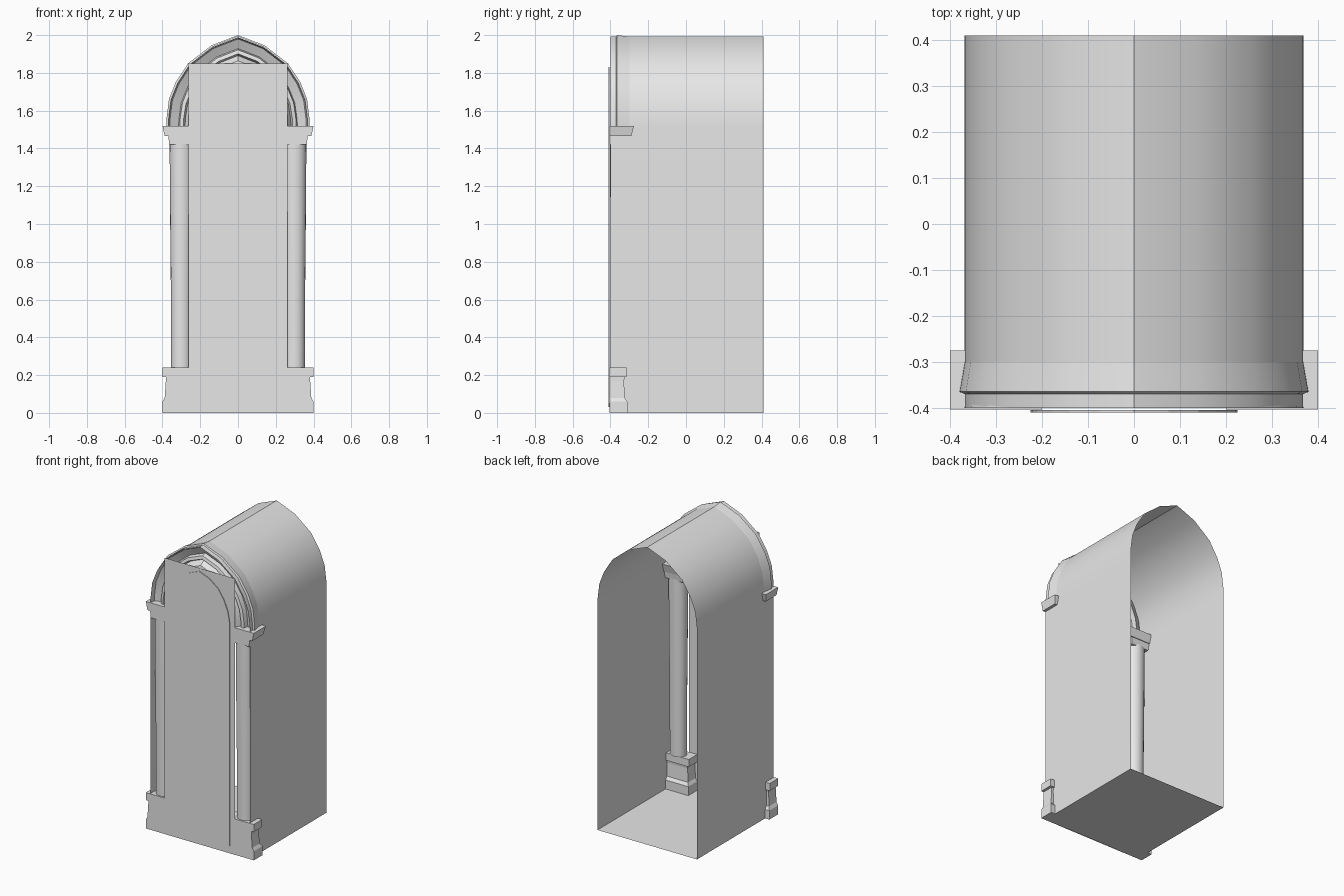
import bpy, bmesh, math
from mathutils import Matrix

if "Cube" in bpy.data.objects:
    bpy.data.objects.remove(bpy.data.objects["Cube"], do_unlink=True)

stone = bpy.data.materials.new("grey stone")
stone.use_nodes = True
GREY = (0.8, 0.8, 0.8, 1)
stone.diffuse_color = GREY
stone.node_tree.nodes["Principled BSDF"].inputs["Base Color"].default_value = GREY


def finish(name, bm, smooth=None):
    mesh = bpy.data.meshes.new(name)
    bm.to_mesh(mesh)
    bm.free()
    mesh.materials.append(stone)
    ob = bpy.data.objects.new(name, mesh)
    bpy.context.collection.objects.link(ob)
    if smooth:
        bpy.ops.object.select_all(action='DESELECT')
        ob.select_set(True)
        bpy.context.view_layer.objects.active = ob
        bpy.ops.object.shade_smooth_by_angle(angle=math.radians(smooth))
    return ob


def loft(name, rings, closed=False, caps=False, smooth=None, outward=False):
    """Skin consecutive rings of points with quads."""
    bm = bmesh.new()
    loops = [[bm.verts.new(p) for p in ring] for ring in rings]
    for a, b in zip(loops, loops[1:]):
        n = len(a)
        for i in range(n if closed else n - 1):
            j = (i + 1) % n
            bm.faces.new((a[i], a[j], b[j], b[i]))
    if caps:
        bm.faces.new(loops[0])
        bm.faces.new(loops[-1])
    if outward:
        bmesh.ops.recalc_face_normals(bm, faces=bm.faces)
    return finish(name, bm, smooth)


def full_arch(half):
    """Mirror a right-hand half profile that ends at the apex."""
    return half + [(-x, z) for x, z in reversed(half[:-1])]


SPRING = 1.5
outer = full_arch([(0.38, SPRING), (0.379, 1.55), (0.366, 1.66), (0.33, 1.75),
                   (0.265, 1.85), (0.14, 1.946), (0, 2.0)])
inner = full_arch([(0.225, SPRING), (0.222, 1.56), (0.21, 1.62), (0.18, 1.69),
                   (0.14, 1.75), (0.075, 1.8), (0, 1.83)])
shell = [(x * 0.97, z - 0.008 * (z > 1.6)) for x, z in outer]


def at_depth(profile, y):
    return [(x, y, z) for x, z in profile]


def between(t, y):
    return [(a[0] + (b[0] - a[0]) * t, y, a[1] + (b[1] - a[1]) * t)
            for a, b in zip(outer, inner)]


# Vaulted tunnel body, open at the back
section = [(shell[0][0], 0)] + shell + [(shell[-1][0], 0)]
loft("vault_shell", [at_depth(section, -0.4), at_depth(section, 0.41)], smooth=40)

# Floor
w = shell[0][0]
loft("floor", [[(-w, -0.4, 0), (w, -0.4, 0)], [(-w, 0.41, 0), (w, 0.41, 0)]])

# Flared hood around the front of the vault
loft("arch_hood", [at_depth(shell, -0.37), at_depth(outer, -0.365),
                   at_depth(shell, -0.3)], smooth=25)

# Stepped arch moulding
steps = [(0.07, -0.4), (0.12, -0.37), (0.42, -0.345), (0.46, -0.375),
         (0.58, -0.38), (0.64, -0.355), (0.72, -0.375), (0.8, -0.395),
         (1, -0.4), (1, -0.33)]
loft("arch_moulding", [between(t, y) for t, y in steps], smooth=30)

# Door panel and shallow arched leaf
loft("door_panel", [[(-0.262, -0.405, 0), (0.262, -0.405, 0)],
                    [(-0.262, -0.405, 1.85), (0.262, -0.405, 1.85)]])
leaf = [(0.2, 0.03), (0.225, 0.05)] + inner + [(-0.225, 0.05), (-0.2, 0.03)]
bm = bmesh.new()
front = bm.faces.new([bm.verts.new((x, -0.41, z)) for x, z in leaf])
side = bmesh.ops.extrude_edge_only(bm, edges=list(front.edges))["geom"]
bmesh.ops.translate(bm, vec=(0, 0.005, 0),
                    verts=[v for v in side if isinstance(v, bmesh.types.BMVert)])
bmesh.ops.recalc_face_normals(bm, faces=bm.faces)
finish("door_leaf", bm)


def block(name, cx, levels, front_y=-0.404):
    """Stack of rectangles: height, half width, back depth."""
    rings = [[(cx - h, front_y, z), (cx + h, front_y, z),
              (cx + h, back, z), (cx - h, back, z)] for z, h, back in levels]
    loft(name, rings, closed=True, caps=True, outward=True)


for label, s in (("left", 1), ("right", -1)):
    cx = 0.3 * s
    # Plinth with a waisted neck and square top slab
    block(label + "_column_base", cx,
          [(0, 0.1, -0.31), (0.06, 0.1, -0.31), (0.08, 0.088, -0.325),
           (0.17, 0.082, -0.328), (0.19, 0.082, -0.325), (0.19, 0.1, -0.315),
           (0.24, 0.1, -0.315)])
    # Gently tapering shaft
    shaft = [(0.24, 0.054), (0.7, 0.056), (1.1, 0.06), (1.43, 0.062)]
    loft(label + "_column_shaft",
         [[(cx + r * math.cos(a), -0.348 + r * 0.88 * math.sin(a), z)
           for a in (math.tau * k / 20 for k in range(20))] for z, r in shaft],
         closed=True, smooth=40, outward=True)
    # Necking and flared cap slab
    block(label + "_column_capital", cx,
          [(1.42, 0.065, -0.3), (1.465, 0.068, -0.295), (1.465, 0.088, -0.29),
           (1.52, 0.1, -0.275)])
